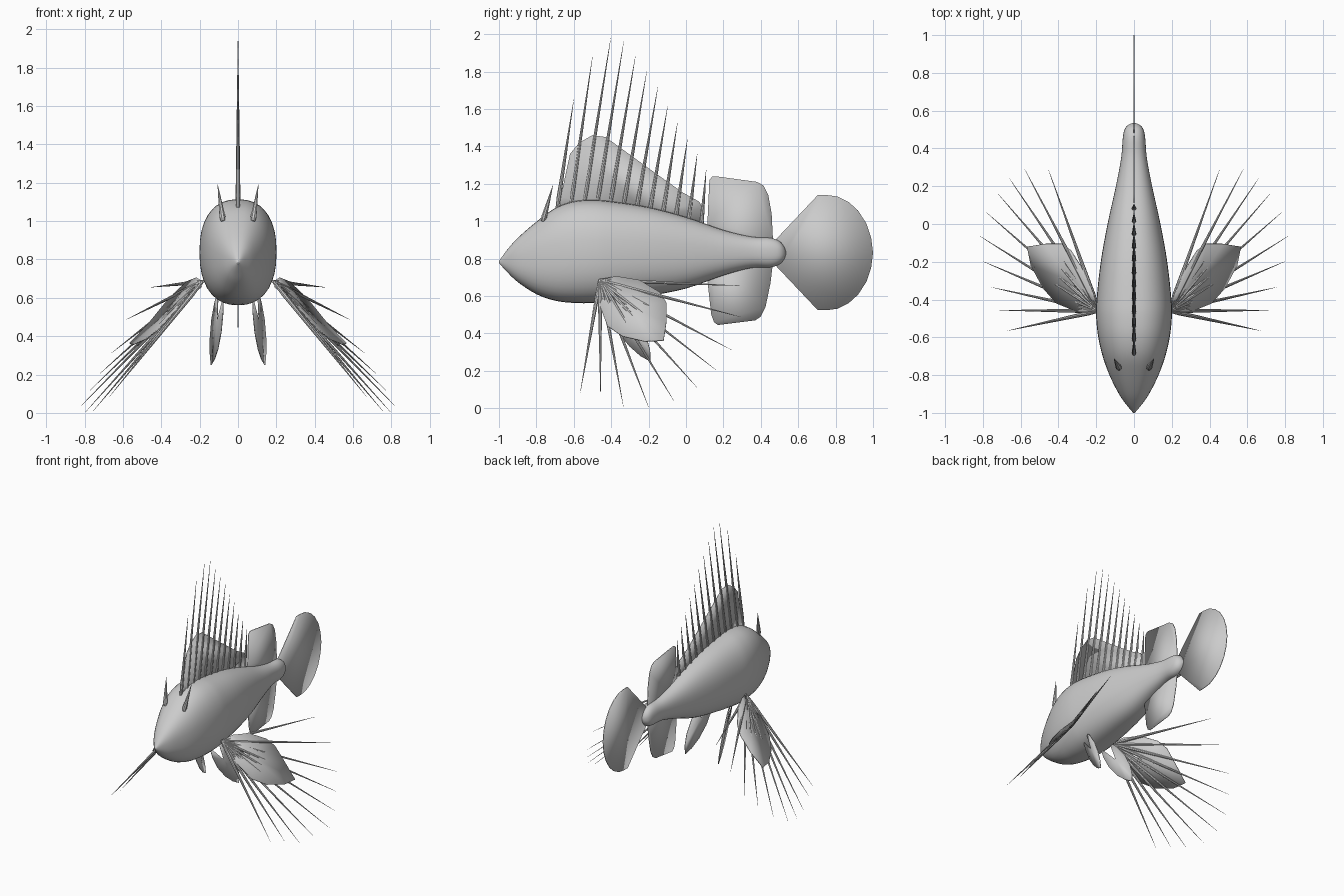
import bpy, bmesh, math
from mathutils import Vector

if "Cube" in bpy.data.objects:
    bpy.data.objects.remove(bpy.data.objects["Cube"])


def finish(name, bm, smooth=True):
    bmesh.ops.recalc_face_normals(bm, faces=bm.faces)
    me = bpy.data.meshes.new(name)
    bm.to_mesh(me)
    bm.free()
    ob = bpy.data.objects.new(name, me)
    bpy.context.collection.objects.link(ob)
    if smooth:
        bpy.ops.object.select_all(action='DESELECT')
        ob.select_set(True)
        bpy.context.view_layer.objects.active = ob
        bpy.ops.object.shade_smooth_by_angle(angle=math.radians(40))
    return ob


def catmull(points, steps):
    """Smooth a list of tuples by Catmull-Rom interpolation."""
    out = []
    for i in range(len(points) - 1):
        p = [points[min(max(i + k, 0), len(points) - 1)] for k in (-1, 0, 1, 2)]
        for s in range(steps):
            t = s / steps
            out.append(tuple(
                0.5 * (2 * b + (c - a) * t + (2 * a - 5 * b + 4 * c - d) * t * t
                       + (3 * b - a - 3 * c + d) * t ** 3)
                for a, b, c, d in zip(*p)))
    return out + [points[-1]]


def add_spine(bm, a, b, r, sides=8):
    """Tapered spine from a to b, slightly swollen above the root."""
    a, b = Vector(a), Vector(b)
    q = (b - a).to_track_quat('Z', 'Y')
    rings = []
    for t, k in ((0, 0.7), (0.12, 1), (0.5, 0.62), (1, 0.06)):
        rings.append([bm.verts.new(a.lerp(b, t) + q @ Vector((
            r * k * math.cos(math.tau * j / sides), r * k * math.sin(math.tau * j / sides), 0)))
            for j in range(sides)])
    for lo, hi in zip(rings, rings[1:]):
        for j in range(sides):
            n = (j + 1) % sides
            bm.faces.new((lo[j], lo[n], hi[n], hi[j]))
    bm.faces.new(rings[0])
    bm.faces.new(rings[-1])


def membrane(name, pts, hub=None, thick=0.006):
    """Thin sheet from an outline, fanned around a hub when it is not flat."""
    bm = bmesh.new()
    vs = [bm.verts.new(p) for p in pts]
    if hub:
        h = bm.verts.new(hub)
        for a, b in zip(vs, vs[1:]):
            bm.faces.new((h, a, b))
    else:
        bm.faces.new(vs)
    ob = finish(name, bm)
    mod = ob.modifiers.new("thickness", 'SOLIDIFY')
    mod.thickness, mod.offset = thick, 0
    return ob


def flat_fin(name, yz):
    return membrane(name, [(0, y, z) for y, z in yz])


# Body: lofted stations (y, top, bottom, half width)
stations = [
    (-1, .785, .777, .004), (-.96, .842, .732, .038), (-.9, .91, .675, .08),
    (-.8, .997, .61, .13), (-.7, 1.07, .575, .166), (-.6, 1.106, .563, .189),
    (-.5, 1.114, .562, .2), (-.4, 1.106, .57, .198), (-.2, 1.075, .6, .176),
    (0, 1.022, .64, .14), (.2, .953, .71, .096), (.35, .917, .75, .068),
    (.45, .911, .753, .06), (.5, .893, .77, .05), (.525, .863, .797, .03),
    (.535, .835, .825, .005)]
bm = bmesh.new()
N = 36
rings = []
for y, top, bot, w in catmull(stations, 4):
    ring = []
    for j in range(N):
        c, s = math.cos(math.tau * j / N), math.sin(math.tau * j / N)
        x = w * math.copysign(abs(c) ** 0.85, c)
        z = (top + bot) / 2 + (top - bot) / 2 * math.copysign(abs(s) ** 0.85, s)
        ring.append(bm.verts.new((x, y, z)))
    rings.append(ring)
for lo, hi in zip(rings, rings[1:]):
    for j in range(N):
        n = (j + 1) % N
        bm.faces.new((lo[j], lo[n], hi[n], hi[j]))
bm.faces.new(rings[0])
bm.faces.new(rings[-1])
finish("body", bm)

# Spiny dorsal fin
flat_fin("dorsal_membrane", [
    (-.68, 1.04), (-.67, 1.13), (-.62, 1.36), (-.57, 1.42), (-.5, 1.46), (-.43, 1.45),
    (-.21, 1.29), (-.02, 1.155), (.07, 1.105), (.09, 1.07), (.1, .95), (-.2, 1.02), (-.5, 1.06)])
tips = [(-.6, 1.65), (-.5, 1.88), (-.402, 1.98), (-.333, 1.96), (-.27, 1.885), (-.21, 1.8),
        (-.15, 1.72), (-.098, 1.615), (-.045, 1.53), (.008, 1.44), (.06, 1.36), (.108, 1.275)]
bm = bmesh.new()
for i, (y, z) in enumerate(tips):
    by = -.69 + .07 * i
    add_spine(bm, (0, by, 1.06 - max(0, by + .4) * .22), (0, y, z), .012)
finish("dorsal_spines", bm)

# Soft dorsal, anal and tail fins
flat_fin("soft_dorsal_fin", [
    (.11, .9), (.115, 1.0), (.125, 1.22), (.14, 1.238), (.16, 1.24), (.38, 1.21), (.415, 1.19),
    (.44, 1.14), (.458, 1.04), (.465, .9), (.465, .85), (.15, .85)])
flat_fin("anal_fin", [
    (.11, .76), (.118, .65), (.135, .5), (.15, .46), (.17, .445), (.37, .47), (.4, .49),
    (.425, .54), (.452, .67), (.465, .78), (.465, .82), (.15, .82)])
half = [(.48, .07), (.705, .308), (.75, .308), (.81, .3), (.87, .27), (.92, .225),
        (.965, .155), (.99, .08)]
flat_fin("tail_fin", [(y, .832 + d) for y, d in half] + [(1, .832)]
         + [(y, .832 - d) for y, d in reversed(half)])

# Paired parts
root = Vector((.185, -.46, .685))
ray_tips = [(.67, -.565, .085), (.712, -.457, .06), (.755, -.335, .01), (.795, -.2, .005),
            (.815, -.065, .04), (.78, .06, .11), (.72, .16, .205), (.66, .242, .312),
            (.58, .293, .488), (.452, .285, .655)]
web = [(.19, -.47, .66), (.3, -.465, .56), (.41, -.42, .44), (.48, -.34, .385), (.545, -.22, .357),
       (.565, -.12, .362), (.47, -.105, .46), (.385, -.105, .565), (.335, -.14, .62),
       (.265, -.25, .685), (.215, -.37, .705), (.19, -.45, .69)]
for side, sx in (("right", 1), ("left", -1)):
    def m(p):
        return (p[0] * sx, p[1], p[2])

    # Pectoral fin and its long free rays
    membrane(side + "_pectoral_membrane", [m(p) for p in web], m((.34, -.3, .54)))
    bm = bmesh.new()
    for t in ray_tips:
        add_spine(bm, m(root), m(t), .012)
    finish(side + "_pectoral_rays", bm)

    # Pelvic fin: slender leaf hanging under the belly
    a, b, wide = Vector((.09, -.42, .62)), Vector((.14, -.19, .25)), Vector((.022, .05, .031))
    prof = [(0, .6), (.2, .95), (.45, 1.1), (.7, .9), (.88, .5)]
    leaf = [a.lerp(b, t) + wide * k for t, k in prof] + [b] \
        + [a.lerp(b, t) - wide * k for t, k in reversed(prof)]
    membrane(side + "_pelvic_fin", [m(p) for p in leaf], m(a.lerp(b, .4)))

    # Brow horn
    bm = bmesh.new()
    add_spine(bm, m((.078, -.765, 1.0)), m((.106, -.712, 1.19)), .016)
    finish(side + "_brow_horn", bm)
